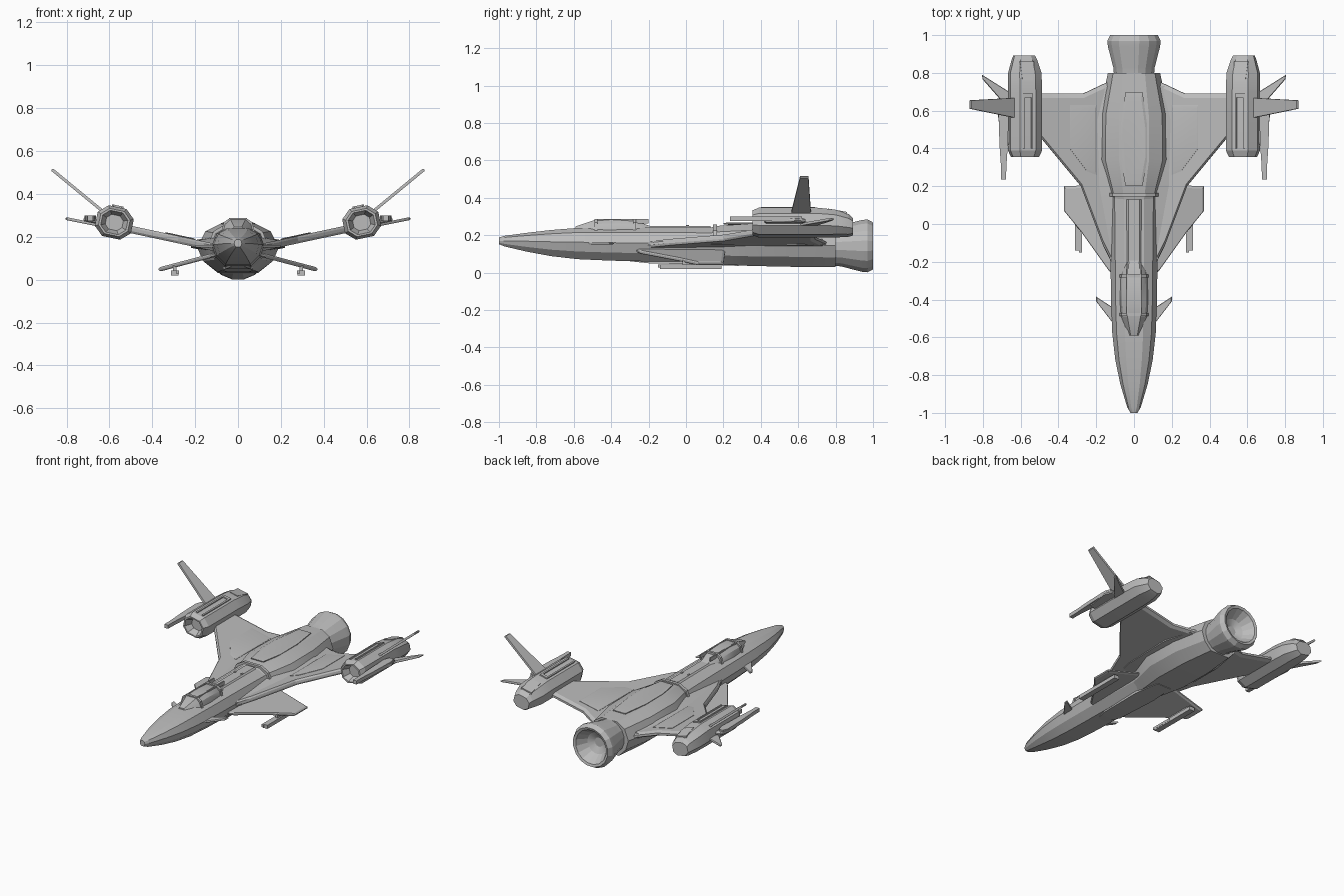
import bpy, bmesh, math
from mathutils import Vector as V

cube = bpy.data.objects.get("Cube")
if cube:
    bpy.data.objects.remove(cube, do_unlink=True)

grey = bpy.data.materials.new("hull_grey")
grey.use_nodes = True
COLOUR = (0.5, 0.5, 0.5, 1)
grey.diffuse_color = COLOUR
grey.node_tree.nodes["Principled BSDF"].inputs["Base Color"].default_value = COLOUR


def loft(name, rings, side=1):
    """Skin a list of equal-length rings and cap both ends."""
    bm = bmesh.new()
    rows = [[bm.verts.new((p[0] * side, p[1], p[2])) for p in r] for r in rings]
    n = len(rows[0])
    for a, b in zip(rows, rows[1:]):
        for i in range(n):
            j = (i + 1) % n
            bm.faces.new((a[i], a[j], b[j], b[i]))
    bm.faces.new(rows[0])
    bm.faces.new(rows[-1])
    bmesh.ops.recalc_face_normals(bm, faces=bm.faces)
    mesh = bpy.data.meshes.new(name)
    bm.to_mesh(mesh)
    bm.free()
    mesh.materials.append(grey)
    for f in mesh.polygons:
        f.use_smooth = True
    mesh.set_sharp_from_angle(angle=math.radians(18))
    ob = bpy.data.objects.new(name, mesh)
    bpy.context.collection.objects.link(ob)
    return ob


def pair(name, rings):
    loft("left_" + name, rings)
    loft("right_" + name, rings, -1)


def sym(y, half):
    """Full ring across x = 0 from the +x half, top to bottom."""
    return [V((x, y, z)) for x, z in half] + [V((-x, y, z)) for x, z in reversed(half)]


def hull(y, w, low, mid, top):
    return sym(y, [(.42 * w, top), (.8 * w, mid + .68 * (top - mid)), (w, mid),
                   (.86 * w, mid - .55 * (mid - low)), (.5 * w, low)])


def blade(outline, z0, slope, thick, shrink=.9):
    """Thin aerofoil plate: sharp outline, smaller top and bottom faces."""
    edge = [V((x, y, z0 + slope * x)) for x, y in outline]
    mid = sum(edge, V()) / len(edge)
    up = V((-slope, 0, 1)).normalized() * thick / 2
    inner = [mid + (p - mid) * shrink for p in edge]
    return [[p + up for p in inner], [p + up * .4 for p in edge],
            [p - up * .4 for p in edge], [p - up for p in inner]]


def box(x, y0, y1, z, w, h):
    return [[V((x + i * w / 2, y, z + k * h / 2)) for i, k in
             ((-1, -1), (1, -1), (1, 1), (-1, 1))] for y in (y0, y1)]


# Fuselage and engine body
loft("fuselage", [hull(*s) for s in (
    (-1, .018, .152, .17, .188), (-.97, .036, .14, .17, .197),
    (-.85, .072, .112, .168, .213), (-.72, .099, .088, .165, .228),
    (-.58, .115, .072, .163, .239), (-.4, .122, .064, .16, .242),
    (-.1, .125, .058, .157, .242), (.25, .13, .048, .15, .24))])
loft("engine_body", [hull(*s) for s in (
    (.1, .118, .05, .15, .234), (.17, .138, .045, .15, .25),
    (.34, .19, .036, .15, .262), (.58, .186, .031, .15, .26),
    (.8, .138, .029, .145, .25))])

# Nozzle with hollow mouth
loft("nozzle", [[V((r * math.cos(a), y, .143 + r * math.sin(a))) for a in
                 [math.tau * (i + .5) / 16 for i in range(16)]]
                for y, r in ((.79, .108), (.83, .112), (.94, .141), (.97, .144),
                             (1, .128), (.995, .112), (.93, .07), (.91, .03))])

# Canopy, frame bars and spine
loft("canopy", [sym(y, [(.5 * w, top), (.85 * w, top - .022), (w, .225), (w, .2)])
                for y, w, top in ((-.59, .035, .247), (-.49, .07, .281), (-.4, .076, .286),
                                  (-.28, .072, .28), (-.19, .05, .249))])
for name, y in (("front_canopy_bar", -.48), ("rear_canopy_bar", -.275)):
    loft(name, [sym(y + d, [(.038, .288), (.066, .268), (.078, .22)]) for d in (-.008, .008)])
pair("canopy_rail", box(.037, -.48, -.2, .276, .008, .024))
loft("spine", [sym(y, [(.03, .25), (.042, .238), (.042, .22)]) for y in (-.21, .13)])
pair("spine_stud", box(.025, 0, .015, .251, .01, .008))

# Raised dorsal panel and collar on the engine body
panel = [(.045, .2), (.07, .34), (.07, .52), (.045, .7)]
loft("dorsal_panel", blade(panel + [(-x, y) for x, y in reversed(panel)], .262, 0, .014, .86))
loft("engine_collar", [sym(y, [(.062, .257), (.115, .226), (.145, .15)])
                       for y in (.145, .165)])
loft("belly_keel", [sym(y, [(w, .07), (w, z)]) for y, w, z in
                    ((-.3, .03, .061), (-.2, .06, .05), (.1, .07, .043), (.28, .05, .036))])

# Main wings with raised panels
pair("main_wing", blade([(.1, -.24), (.16, -.12), (.28, .2), (.52, .49), (.52, .69),
                         (.27, .69), (.1, .77)], .127, .215, .034, .93))
pair("wing_panel", blade([(.2, .26), (.25, .28), (.34, .4), (.34, .63), (.2, .63)],
                         .145, .215, .008, .9))
pair("wing_root_fairing", [[V((x, y, z + d)) for x, d in
                            ((.1, h), (w, h * .4), (w, -h * .4), (.1, -h))]
                           for y, w, z, h in ((-.2, .125, .158, .012), (.2, .21, .165, .035),
                                              (.55, .22, .165, .04), (.73, .17, .16, .03))])

# Lower drooping fins with slim pods
pair("lower_fin", blade([(.1, -.27), (.13, -.25), (.28, -.04), (.37, .07), (.37, .2),
                         (.1, .21)], .145, -.265, .02, .94))
pair("lower_pod", box(.295, -.14, .19, .032, .036, .024))
pair("lower_pod_barrel", box(.283, -.15, .0, .036, .014, .016))
pair("lower_pod_pylon", box(.295, -.02, .15, .052, .016, .03))

# Nose canards
pair("canard", blade([(.1, -.54), (.2, -.41), (.2, -.385), (.1, -.45)], .157, 0, .012))

# Wing tip pods, tilted with the wing
TILT = math.radians(12)


def tilt(x, y, z):
    return V((.577 + x * math.cos(TILT) - z * math.sin(TILT), y,
              .267 + x * math.sin(TILT) + z * math.cos(TILT)))


def pod(y, w, low, top):
    mid, h = (low + top) / 2, (top - low) / 2
    return [tilt(i * w, y, mid + k * h) for i, k in
            ((-.5, 1), (.5, 1), (1, .45), (1, -.45), (.5, -1), (-.5, -1), (-1, -.45), (-1, .45))]


pair("tip_pod", [pod(*s) for s in (
    (.4, .04, -.035, .035), (.375, .052, -.045, .045), (.355, .06, -.052, .052),
    (.355, .07, -.06, .06), (.39, .086, -.073, .073), (.7, .086, -.073, .073),
    (.8, .084, -.072, .062), (.87, .064, -.07, .04), (.892, .055, -.064, .02))])


def tilted_box(x, y0, y1, z, w, h):
    return [[tilt(*p) for p in ring] for ring in box(x, y0, y1, z, w, h)]


for name, x in (("inner_pod_rail", -.022), ("outer_pod_rail", .022)):
    pair(name, tilted_box(x, .4, .69, .074, .01, .014))
pair("pod_rail_bridge", tilted_box(0, .67, .69, .074, .05, .014))
pair("pod_hatch", [[tilt(x, y, z + d) for x, y, z in
                    ((-.028, .76, .065), (.028, .76, .065), (.038, .86, .045), (-.038, .86, .045))]
                   for d in (-.01, .006)])

# Tall outer fins, small side fins and cannons
pair("tall_fin", blade([(.6, .555), (.869, .61), (.869, .655), (.6, .67)], -.2, .823, .014, .97))
pair("side_fin", blade([(.63, .57), (.8, .765), (.805, .79), (.63, .68)], .125, .2, .014))
pair("cannon_mount", blade([(.63, .42), (.7, .42), (.72, .58), (.7, .64), (.63, .64)],
                           .14, .2, .022))
pair("cannon", [[V((.69 + i * w, y, .287 + k * .012)) for i, k in
                 ((-1, -1), (1, -1), (1, 1), (-1, 1))]
                for y, w in ((.235, .013), (.3, .014), (.42, .022), (.58, .027), (.62, .014))])
